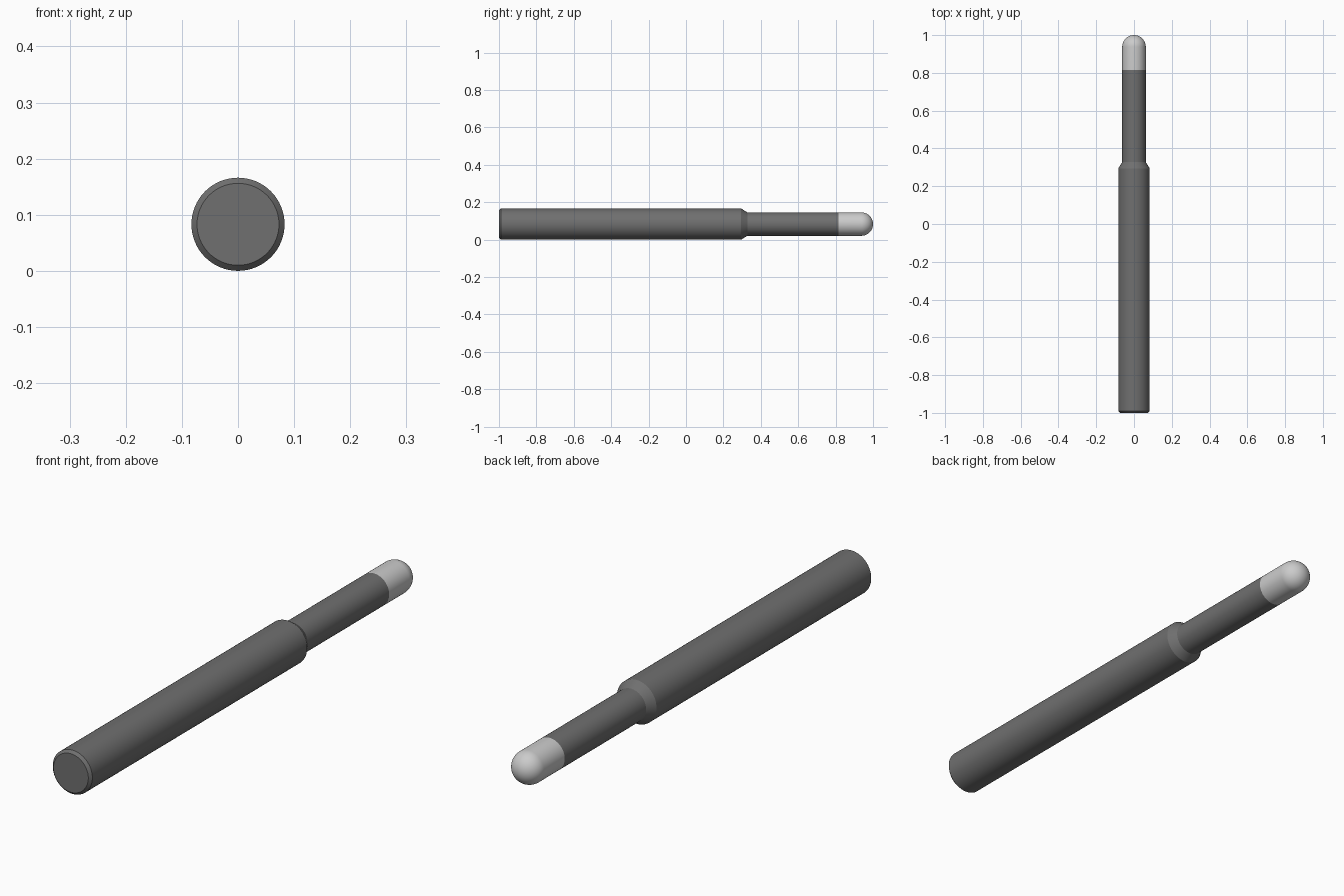
import bpy, bmesh, math

if "Cube" in bpy.data.objects:
    bpy.data.objects.remove(bpy.data.objects["Cube"])

R_BODY, R_NECK, SIDES = 0.083, 0.0625, 64


def lathe(name, profile, colour):
    """Spin (radius, y) points around the lengthwise axis, lying on z = 0."""
    bm = bmesh.new()
    rings = []
    for r, y in profile:
        if r < 1e-6:
            rings.append([bm.verts.new((0, y, R_BODY))])
        else:
            rings.append([bm.verts.new((r * math.cos(2 * math.pi * i / SIDES), y,
                                        R_BODY + r * math.sin(2 * math.pi * i / SIDES)))
                          for i in range(SIDES)])
    for a, b in zip(rings, rings[1:]):
        for i in range(SIDES):
            j = (i + 1) % SIDES
            if len(b) == 1:
                bm.faces.new((a[i], a[j], b[0]))
            else:
                bm.faces.new((a[i], a[j], b[j], b[i]))
    for ring in (rings[0], rings[-1]):
        if len(ring) > 1:
            bm.faces.new(ring)
    bmesh.ops.recalc_face_normals(bm, faces=bm.faces)
    mesh = bpy.data.meshes.new(name)
    bm.to_mesh(mesh)
    bm.free()
    obj = bpy.data.objects.new(name, mesh)
    bpy.context.collection.objects.link(obj)
    mat = bpy.data.materials.new(name + "_grey")
    mat.diffuse_color = (*colour, 1)
    mat.use_nodes = True
    mat.node_tree.nodes["Principled BSDF"].inputs["Base Color"].default_value = mat.diffuse_color
    mesh.materials.append(mat)
    bpy.ops.object.select_all(action='DESELECT')
    obj.select_set(True)
    bpy.context.view_layer.objects.active = obj
    bpy.ops.object.shade_smooth_by_angle(angle=math.radians(25))
    return obj


# Dark barrel: chamfered rear end, sloped shoulder, thin neck
lathe("barrel", [(0.073, -1), (R_BODY, -0.99), (R_BODY, 0.295),
                 (R_NECK, 0.328), (R_NECK, 0.815)], (0.16, 0.16, 0.16))

# Light rounded tip: short cylinder with a hemispherical end
dome = [(R_NECK * math.cos(t), 1 - R_NECK + R_NECK * math.sin(t))
        for t in (math.pi / 2 * k / 16 for k in range(17))]
lathe("tip", [(R_NECK, 0.815)] + dome, (0.6, 0.6, 0.6))
